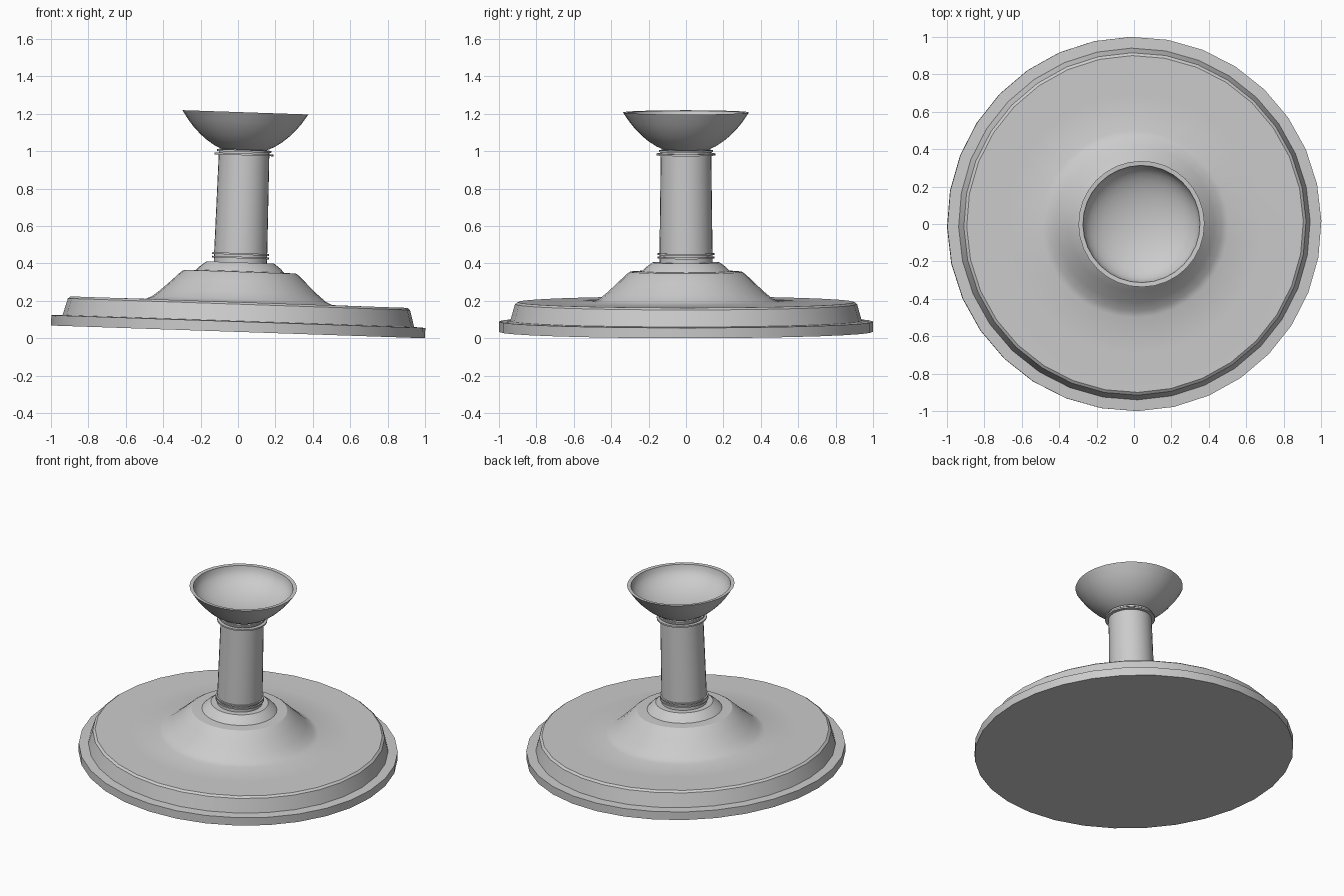
import bpy, bmesh, math
from mathutils import Matrix

if "Cube" in bpy.data.objects:
    bpy.data.objects.remove(bpy.data.objects["Cube"])

SIDES = 32
TILT = 0.034
# the whole stand leans slightly towards +x, resting on its right edge
PLACE = (Matrix.Translation((0, 0, math.sin(TILT)))
         @ Matrix.Rotation(TILT, 4, 'Y')
         @ Matrix.Rotation(math.radians(1), 4, 'Z'))


def lathe(name, profile):
    """Revolve (radius, height) points; radius 0 closes to a pole."""
    bm = bmesh.new()
    rings = []
    for r, z in profile:
        if r == 0:
            rings.append([bm.verts.new((0, 0, z))] * SIDES)
        else:
            rings.append([bm.verts.new((r * math.cos(a), r * math.sin(a), z))
                          for a in (2 * math.pi * i / SIDES for i in range(SIDES))])
    for lo, hi in zip(rings, rings[1:]):
        for i in range(SIDES):
            j = (i + 1) % SIDES
            bm.faces.new(dict.fromkeys((lo[i], lo[j], hi[j], hi[i])))
    bmesh.ops.recalc_face_normals(bm, faces=bm.faces)
    bm.transform(PLACE)
    me = bpy.data.meshes.new(name)
    bm.to_mesh(me)
    bm.free()
    ob = bpy.data.objects.new(name, me)
    bpy.context.collection.objects.link(ob)
    bpy.ops.object.select_all(action='DESELECT')
    ob.select_set(True)
    bpy.context.view_layer.objects.active = ob
    bpy.ops.object.shade_smooth_by_angle(angle=math.radians(30))
    return ob


# stepped round base flowing up into the cone and its small collar
lathe("base", [(0, 0), (1, 0), (1, 0.055), (0.94, 0.058), (0.915, 0.148),
               (0.90, 0.159), (0.70, 0.159), (0.50, 0.160), (0.465, 0.175),
               (0.42, 0.212), (0.36, 0.268), (0.32, 0.307), (0.30, 0.321),
               (0.235, 0.324), (0.215, 0.345), (0.18, 0.371), (0, 0.371)])

# column
lathe("column", [(0, 0.365), (0.142, 0.365), (0.142, 0.42), (0.135, 0.965),
                 (0.135, 0.975), (0, 0.975)])


# raised rings at both ends of the column
def band(name, r, z, h):
    lathe(name, [(0.12, z), (r, z), (r, z + h), (0.12, z + h), (0.12, z)])


band("lower_ring", 0.152, 0.393, 0.009)
band("middle_ring", 0.152, 0.412, 0.009)
band("upper_ring", 0.157, 0.944, 0.010)
band("top_ring", 0.145, 0.962, 0.010)

# hollow bowl: curved outer wall, flat rim, curved inner wall
outer = [(0.115, 0.972), (0.16, 0.993), (0.20, 1.019), (0.235, 1.048),
         (0.27, 1.083), (0.302, 1.122), (0.337, 1.174)]
inner = [(0.313 * math.cos(t), 1.172 - 0.155 * math.sin(t))
         for t in (math.pi / 2 * i / 9 for i in range(9))]
lathe("bowl", [(0, 0.965), (0.115, 0.965)] + outer + inner + [(0, 1.017)])
